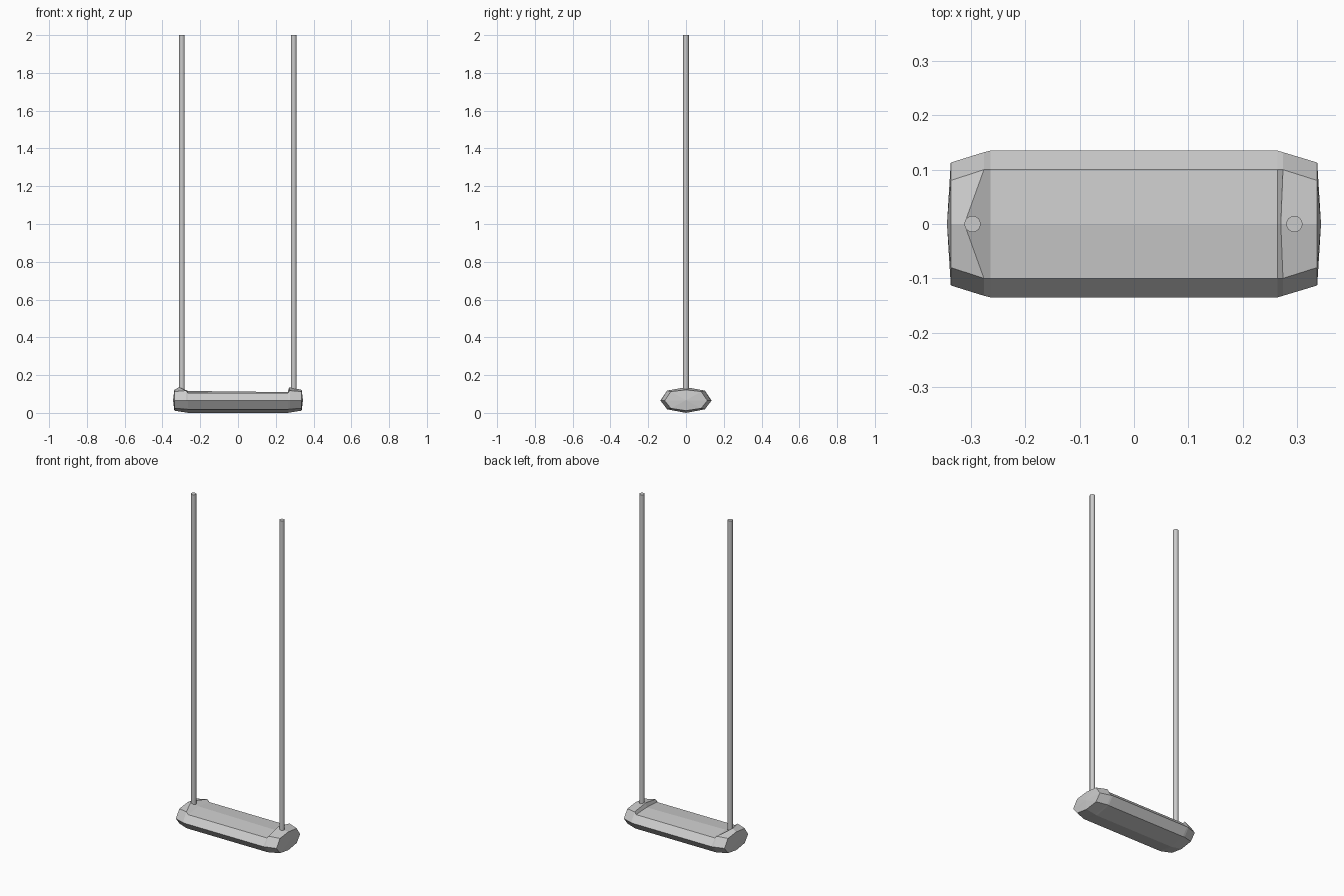
import bpy, bmesh

if "Cube" in bpy.data.objects:
    bpy.data.objects.remove(bpy.data.objects["Cube"])


def ring(bm, x, w, ys, zs, zt, zb, zlow, x_ridge=None):
    """Eight-sided cross-section of the seat at position x."""
    xr = x if x_ridge is None else x_ridge
    pts = [(xr, 0, zt), (x, ys, zs), (x, w, 0.065), (x, ys, zb),
           (x, 0, zlow), (x, -ys, zb), (x, -w, 0.065), (x, -ys, zs)]
    return [bm.verts.new(p) for p in pts]


# Seat: lofted faceted bar with raised end blocks
bm = bmesh.new()
sections = [
    (-0.337, 0.113, 0.080, 0.113, 0.122, 0.024, 0.012, None),
    (-0.276, 0.132, 0.100, 0.118, 0.136, 0.020, 0.002, -0.312),
    (-0.264, 0.135, 0.100, 0.104, 0.116, 0.019, 0.000, None),
    (0.264, 0.135, 0.100, 0.104, 0.110, 0.019, 0.000, None),
    (0.274, 0.132, 0.100, 0.118, 0.136, 0.020, 0.002, 0.270),
    (0.337, 0.113, 0.080, 0.113, 0.122, 0.024, 0.012, None),
]
rings = [ring(bm, *s) for s in sections]
for a, b in zip(rings, rings[1:]):
    for i in range(8):
        j = (i + 1) % 8
        bm.faces.new((a[i], a[j], b[j], b[i]))

# Slightly bulged end faces
for r, x in ((rings[0], -0.344), (rings[-1], 0.344)):
    tip = bm.verts.new((x, 0, 0.067))
    for i in range(8):
        bm.faces.new((r[i], r[(i + 1) % 8], tip))
bmesh.ops.recalc_face_normals(bm, faces=bm.faces)
mesh = bpy.data.meshes.new("seat")
bm.to_mesh(mesh)
bm.free()
bpy.context.collection.objects.link(bpy.data.objects.new("seat", mesh))

# Ropes
for name, x in (("left_rope", -0.297), ("right_rope", 0.295)):
    z0, z1 = 0.09, 2.0
    bpy.ops.mesh.primitive_cylinder_add(
        vertices=16, radius=0.015, depth=z1 - z0, location=(x, 0, (z0 + z1) / 2))
    rope = bpy.context.object
    rope.name = name
    bpy.ops.object.shade_smooth_by_angle()
